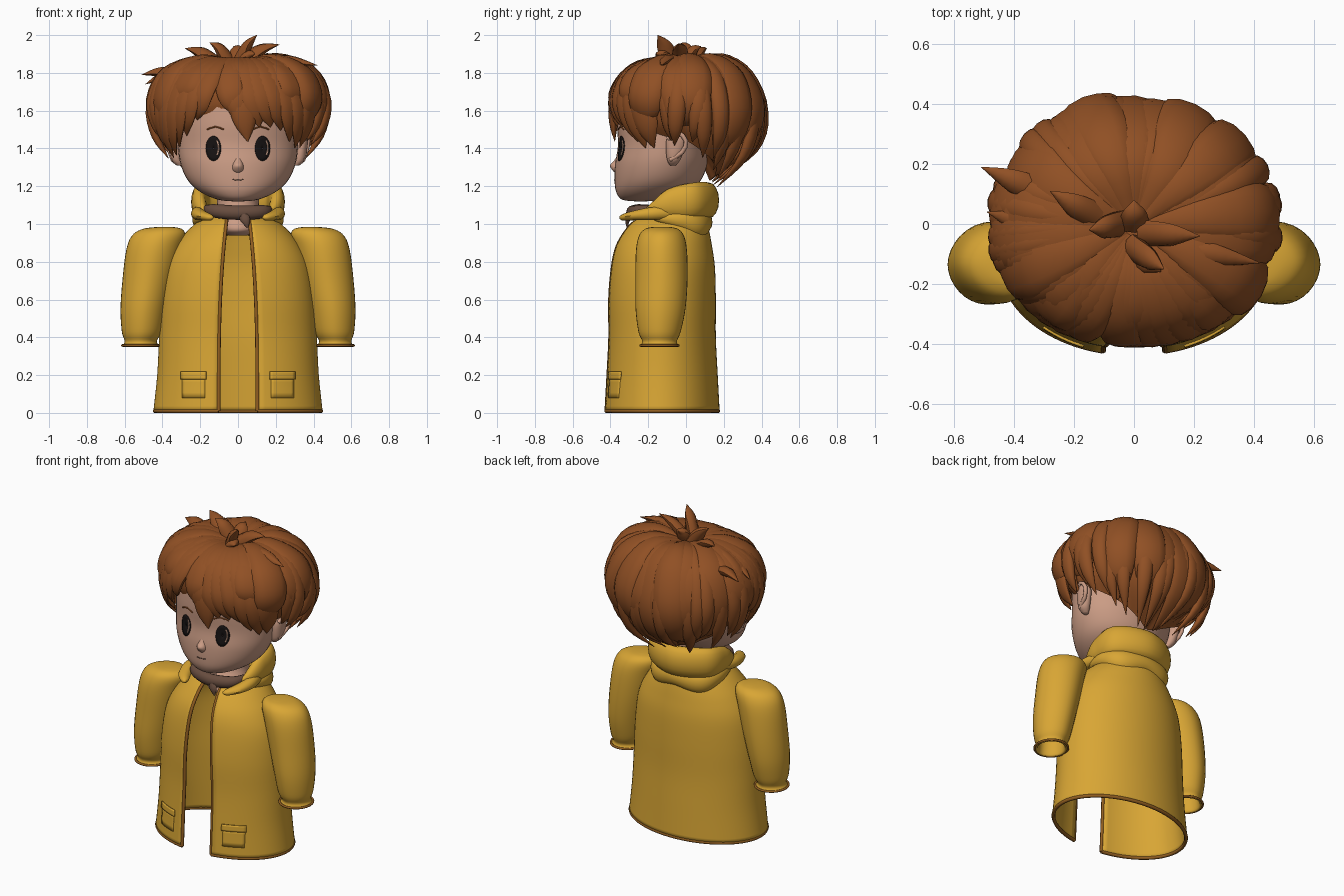
import bpy, bmesh, math, random
from mathutils import Vector

random.seed(4)
cube = bpy.data.objects.get("Cube")
if cube:
    bpy.data.objects.remove(cube)


def material(name, rgb):
    m = bpy.data.materials.new(name)
    m.use_nodes = True
    m.diffuse_color = (*rgb, 1)
    bsdf = m.node_tree.nodes["Principled BSDF"]
    bsdf.inputs["Base Color"].default_value = (*rgb, 1)
    bsdf.inputs["Roughness"].default_value = 0.8
    return m


YELLOW = material("yellow cloth", (0.69, 0.38, 0.035))
TRIM = material("brown trim", (0.28, 0.11, 0.015))
HAIR = material("chestnut hair", (0.28, 0.08, 0.018))
SKIN = material("skin", (0.60, 0.335, 0.235))
SCARF = material("dark scarf", (0.14, 0.075, 0.05))
BLACK = material("black", (0.008, 0.006, 0.006))
SHINE = material("eye shine", (0.6, 0.36, 0.26))


def grid(name, sheets, mat, closed=True, caps=True, thick=0):
    """Skin one or more sheets of point rows into a single smooth object."""
    bm = bmesh.new()
    for rows in sheets:
        vs = [[bm.verts.new(p) for p in row] for row in rows]
        n = len(rows[0])
        for a, b in zip(vs, vs[1:]):
            for i in range(n if closed else n - 1):
                j = (i + 1) % n
                bm.faces.new((a[i], a[j], b[j], b[i]))
        if closed and caps:
            bm.faces.new(vs[0])
            bm.faces.new(vs[-1])
    bmesh.ops.recalc_face_normals(bm, faces=bm.faces)
    me = bpy.data.meshes.new(name)
    bm.to_mesh(me)
    bm.free()
    me.shade_smooth()
    me.set_sharp_from_angle(angle=math.radians(50))
    me.materials.append(mat)
    ob = bpy.data.objects.new(name, me)
    bpy.context.collection.objects.link(ob)
    if thick:
        mod = ob.modifiers.new("thickness", "SOLIDIFY")
        mod.thickness, mod.offset = thick, 0
    return ob


def spline(keys, steps=5):
    """Catmull-Rom through tuples of any length."""
    out = []
    for i in range(len(keys) - 1):
        a, b, c, d = (keys[max(0, min(len(keys) - 1, i + k))] for k in (-1, 0, 1, 2))
        for s in range(steps):
            t = s / steps
            out.append([q + t / 2 * (r - p + t * (2*p - 5*q + 4*r - w + t * (3*(q - r) + w - p)))
                        for p, q, r, w in zip(a, b, c, d)])
    return out + [list(keys[-1])]


def sweep(keys, up, sides=10, steps=5):
    """Rows of an elliptical tube; keys are x, y, z, half width, half height."""
    pts = spline(keys, steps)
    pos = [Vector(p[:3]) for p in pts]
    rows = []
    for i, p in enumerate(pts):
        t = pos[min(i + 1, len(pos) - 1)] - pos[max(i - 1, 0)]
        side = t.cross(up(pos[i])).normalized()
        high = side.cross(t).normalized()
        w, h = max(p[3], 0.001), max(p[4], 0.001)
        rows.append([pos[i] + side * w * math.cos(k * math.tau / sides)
                     + high * h * math.sin(k * math.tau / sides) for k in range(sides)])
    return rows


def upright(p):
    return Vector((0, 0, 1))


def cord(name, points, r, mat, up=upright):
    return grid(name, [sweep([(*p, r, r) for p in points], up, 8, 2)], mat)


def loft(rings, seg=40, steps=5, power=2.0):
    """Rows of closed superellipses; rings are z, cx, cy, rx, ry."""
    def ring(z, cx, cy, rx, ry):
        pts = []
        for k in range(seg):
            c, s = math.cos(k * math.tau / seg), math.sin(k * math.tau / seg)
            e = 2 / power
            pts.append((cx + rx * math.copysign(abs(c) ** e, c),
                        cy + ry * math.copysign(abs(s) ** e, s), z))
        return pts
    return [ring(*r) for r in spline(rings, steps)]


def front_y(rings, x, z):
    """Depth of the front of a loft at a given x and z."""
    _, cx, cy, rx, ry = min(spline(rings, 30), key=lambda r: abs(r[0] - z))
    return cy - ry * math.sqrt(max(0, 1 - ((x - cx) / rx) ** 2))


# Head and neck
head = [(1.12, 0, -.24, .03, .03), (1.13, 0, -.22, .11, .12), (1.17, 0, -.18, .20, .19),
        (1.23, 0, -.15, .265, .228), (1.32, 0, -.13, .305, .245), (1.42, 0, -.115, .318, .245),
        (1.55, 0, -.10, .32, .265), (1.7, 0, -.08, .30, .26), (1.83, 0, -.06, .15, .15)]
grid("head", [loft(head)], SKIN)
grid("neck", [loft([(.94, 0, -.14, .05, .06), (.97, 0, -.13, .10, .11), (1.03, 0, -.10, .12, .12),
                    (1.1, 0, -.07, .11, .11), (1.22, 0, -.06, .12, .12)])], SKIN)
grid("nose", [loft([(1.265, 0, -.36, .01, .01), (1.285, 0, -.362, .03, .028), (1.31, 0, -.362, .03, .04),
                    (1.335, 0, -.355, .022, .026), (1.37, 0, -.35, .01, .008)], 20)], SKIN)


def face_disc(name, x, z, w, h, lift, mat):
    rows = []
    for f in (0.05, 0.4, 0.7, 1):
        ring = [(x + f * w * math.cos(k * math.tau / 24), z + f * h * math.sin(k * math.tau / 24))
                for k in range(24)]
        rows.append([(u, front_y(head, u, v) - lift, v) for u, v in ring])
    grid(name, [rows], mat, caps=False, thick=0.004)


def face_line(name, points, r, mat, lift=.001):
    cord(name, [(x, front_y(head, x, z) - lift, z) for x, z in points], r, mat)


for s, side in ((1, "left"), (-1, "right")):
    face_disc(side + "_eye", s * .13, 1.40, .04, .066, .003, BLACK)
    face_line(side + "_eye_shine", [(s * .13 + dx, 1.40 + dz) for dx, dz in
                                    ((.018, .042), (.026, .02), (.027, -.01), (.02, -.035))], .005, SHINE, .005)
    face_line(side + "_eyebrow", [(s * .075, 1.50), (s * .12, 1.515), (s * .165, 1.50)], .004, HAIR)
    # Ears with a raised rim
    ear = [(1.31, s * .31, -.07, .015, .015), (1.34, s * .325, -.065, .03, .035),
           (1.41, s * .335, -.055, .033, .052), (1.46, s * .34, -.05, .03, .048), (1.49, s * .34, -.05, .01, .015)]
    grid(side + "_ear", [loft(ear, 20)], SKIN)
    cord(side + "_ear_rim", [(s * .345, -.085, 1.34), (s * .36, -.02, 1.38), (s * .372, 0, 1.44),
                             (s * .37, -.045, 1.485), (s * .355, -.095, 1.45)], .012, SKIN, lambda p: Vector((s, 0, 0)))
face_line("mouth", [(-.03, 1.236), (0, 1.232), (.03, 1.236)], .0025, SCARF)

# Hair: one cap profile (radius, height) blended around the head
SIDE = [(.03, 1.85), (.20, 1.87), (.37, 1.80), (.435, 1.66), (.41, 1.53), (.35, 1.45)]
FRONT = [(.03, 1.85), (.17, 1.86), (.29, 1.80), (.355, 1.72), (.365, 1.66), (.36, 1.62)]
BACK = [(.03, 1.85), (.20, 1.87), (.32, 1.78), (.395, 1.58), (.34, 1.39), (.14, 1.23)]


def hair_profile(a):
    b = math.sin(a)
    other, wz = (BACK, b) if b > 0 else (FRONT, b * b)
    return [(p[0] + b * b * (q[0] - p[0]), p[1] + wz * (q[1] - p[1])) for p, q in zip(SIDE, other)]


cap_columns = []
for k in range(96):
    a = k * math.tau / 96
    groove = 0.96 + 0.035 * abs(math.sin(10 * a))
    cap_columns.append([(r * groove * math.cos(a), r * groove * math.sin(a) - .01, z)
                        for r, z in spline(hair_profile(a), 4)] + [(.02 * math.cos(a), .02 * math.sin(a) - .05, 1.6)])
grid("hair_cap", [list(zip(*cap_columns))], HAIR)


def outward(p):
    return p - Vector((0, -.02, 1.5))


def lock(a, twist=0, drop=0, width=.065, flare=1.0, thick=1.0):
    keys = []
    sizes = ((.2, .008), (.65, .022), (1, .032), (1, .034), (.75, .024), (.03, .001))
    for i, (w, h) in enumerate(sizes):
        ang = a + twist * i / 5
        r, z = hair_profile(ang)[i]
        r *= 1 + (flare - 1) * i / 5
        keys.append((r * math.cos(ang), r * math.sin(ang) - .01, z - drop * max(0, i - 2) / 3,
                     w * width, h * thick))
    return sweep(keys, outward, 12, 4)


# Broad clumps over a layer of thin pointed strands
clumps = []
for k in range(17):
    a = math.radians(-38 + k * 256 / 16)
    clumps.append(lock(a, random.uniform(-.2, .2), random.uniform(-.08, .02), .105,
                       random.uniform(.98, 1.06), random.uniform(.9, 1.7)))
grid("hair_clumps", clumps, HAIR)
strands = []
for k in range(30):
    a = math.radians(-14 + k * 208 / 29)
    strands.append(lock(a, random.uniform(-.15, .15), random.uniform(-.04, .07), .05, random.uniform(.98, 1.12)))
grid("hair_strands", strands, HAIR)

# Fringe parted on the right: azimuth, twist, drop
fringe = [(-112, -14, .01), (-118, -20, .06), (-124, -24, .09), (-134, -20, .12), (-146, -14, .12),
          (-158, -8, .09), (-104, 14, .04), (-100, 16, .10), (-93, 11, .18), (-86, 14, .09), (-78, 16, .07),
          (-68, 16, .06), (-58, 16, .09), (-48, 14, .10), (-38, 12, .08)]
grid("fringe", [lock(math.radians(a), math.radians(t), d, .08, 1.03) for a, t, d in fringe], HAIR)

# Loose tufts at the crown: base, then tip
tufts = [((.0, -.08, 1.85), (.10, -.15, 2.0)), ((.03, -.03, 1.86), (.22, -.04, 1.95)),
         ((-.05, 0, 1.86), (-.15, -.02, 1.96)), ((-.12, .02, 1.85), (-.28, .11, 1.93)),
         ((.12, -.08, 1.85), (.42, -.13, 1.84)), ((0, .0, 1.86), (.0, .08, 1.94)),
         ((.02, -.1, 1.85), (.09, -.16, 1.90)), ((-.3, .1, 1.78), (-.51, .19, 1.79)),
         ((-.28, -.03, 1.80), (-.49, .04, 1.74)), ((.2, .0, 1.84), (.40, .08, 1.82))]
tuft_rows = []
for base, tip in tufts:
    b, t = Vector(base), Vector(tip)
    mid = b.lerp(t, .5) + Vector((0, 0, .02))
    tuft_rows.append(sweep([(*b, .05, .035), (*mid, .04, .027), (*t, .001, .001)],
                           lambda p: Vector((.1, -.4, 1)), 8))
grid("crown_tufts", tuft_rows, HAIR)

# Open coat shell
coat = [(.01, 0, -.13, .44, .30), (.2, 0, -.13, .42, .29), (.4, 0, -.13, .41, .28), (.6, 0, -.13, .40, .28),
        (.77, 0, -.125, .375, .27), (.88, 0, -.12, .325, .25), (.96, 0, -.105, .26, .22),
        (1.01, 0, -.09, .20, .19), (1.04, 0, -.08, .14, .14)]
coat_rows = []
for z, cx, cy, rx, ry in spline(coat, 5):
    start = math.asin((.103 - .04 * z ** 3) / rx)
    angles = [start + (math.tau - 2 * start) * k / 64 for k in range(65)]
    coat_rows.append([(rx * math.sin(t), cy - ry * math.cos(t), z) for t in angles])
grid("coat", [coat_rows], YELLOW, closed=False, thick=.016)
cord("hem_trim", coat_rows[0], .011, TRIM)
for i, side in ((0, "left"), (-1, "right")):
    cord(side + "_front_trim", [r[i] for r in coat_rows], .01, TRIM, lambda p: Vector((0, 1, 0)))

for s, side in ((1, "left"), (-1, "right")):
    # Patch pockets with flaps
    for part, x0, x1, z0, z1, lift in (("pocket", .175, .295, .08, .19, .008), ("pocket_flap", .168, .302, .178, .218, .013)):
        xs = [s * (x0 + (x1 - x0) * k / 8) for k in range(9)]
        zs = [z0 + (z1 - z0) * j / 4 for j in range(5)]
        grid(f"{side}_{part}", [[[(x, front_y(coat, x, z) - lift, z) for x in xs] for z in zs]],
             YELLOW, closed=False, thick=.009)
    # Sleeves, turned in at the cuff
    sleeve = [(.985, s * .385, -.13, .03, .04), (.975, s * .40, -.13, .10, .085), (.94, s * .42, -.13, .14, .118),
              (.86, s * .447, -.13, .145, .135), (.7, s * .477, -.13, .135, .138), (.55, s * .50, -.135, .122, .132),
              (.43, s * .51, -.14, .105, .112), (.38, s * .515, -.14, .085, .092), (.355, s * .515, -.14, .097, .10),
              (.36, s * .515, -.14, .08, .085), (.45, s * .51, -.14, .075, .08)]
    grid(side + "_sleeve", [loft(sleeve, 32, power=1.85)], YELLOW)
    cuff = [(s * .515 + .097 * math.cos(k * math.tau / 24), -.14 + .10 * math.sin(k * math.tau / 24), .357)
            for k in range(25)]
    cord(side + "_cuff_trim", cuff, .007, TRIM)
    # Collar points
    grid(side + "_collar_point", [sweep([(s * .21, -.08, 1.06, .02, .03), (s * .215, -.18, 1.055, .035, .035),
                                         (s * .19, -.27, 1.045, .038, .026), (s * .15, -.33, 1.035, .025, .018),
                                         (s * .13, -.345, 1.035, .005, .005)], upright)], YELLOW)

# Lowered hood: a standing roll over a drooping fold
half = [(.17, -.22, 1.07, .005, .005), (.195, -.16, 1.085, .03, .04), (.205, -.07, 1.11, .042, .08), (.175, .05, 1.125, .05, .095)]
fold = [(.19, -.18, 1.03, .005, .005), (.20, -.12, 1.03, .03, .03), (.195, -.02, 1.02, .045, .055), (.14, .06, .995, .05, .07)]
for name, part, back in (("hood_roll", half, (0, .12, 1.125, .055, .095)), ("hood_fold", fold, (0, .09, 1.01, .05, .06))):
    other = [(-p[0], *p[1:]) for p in part[::-1]]
    grid(name, [sweep(part + [back] + other, upright, 16, 8)], YELLOW)

# Scarf and its loose end
grid("scarf", [sweep([(-.17, -.17, 1.08, .02, .02), (-.13, -.25, 1.07, .03, .035), (0, -.285, 1.06, .032, .038),
                      (.13, -.25, 1.065, .03, .035), (.17, -.17, 1.075, .02, .02)], upright, 12)], SCARF)
grid("scarf_end", [sweep([(.02, -.29, 1.06, .025, .02), (.04, -.31, 1.02, .025, .012), (.05, -.31, .98, .004, .004)],
                         lambda p: Vector((0, -1, 0)))], SCARF)
